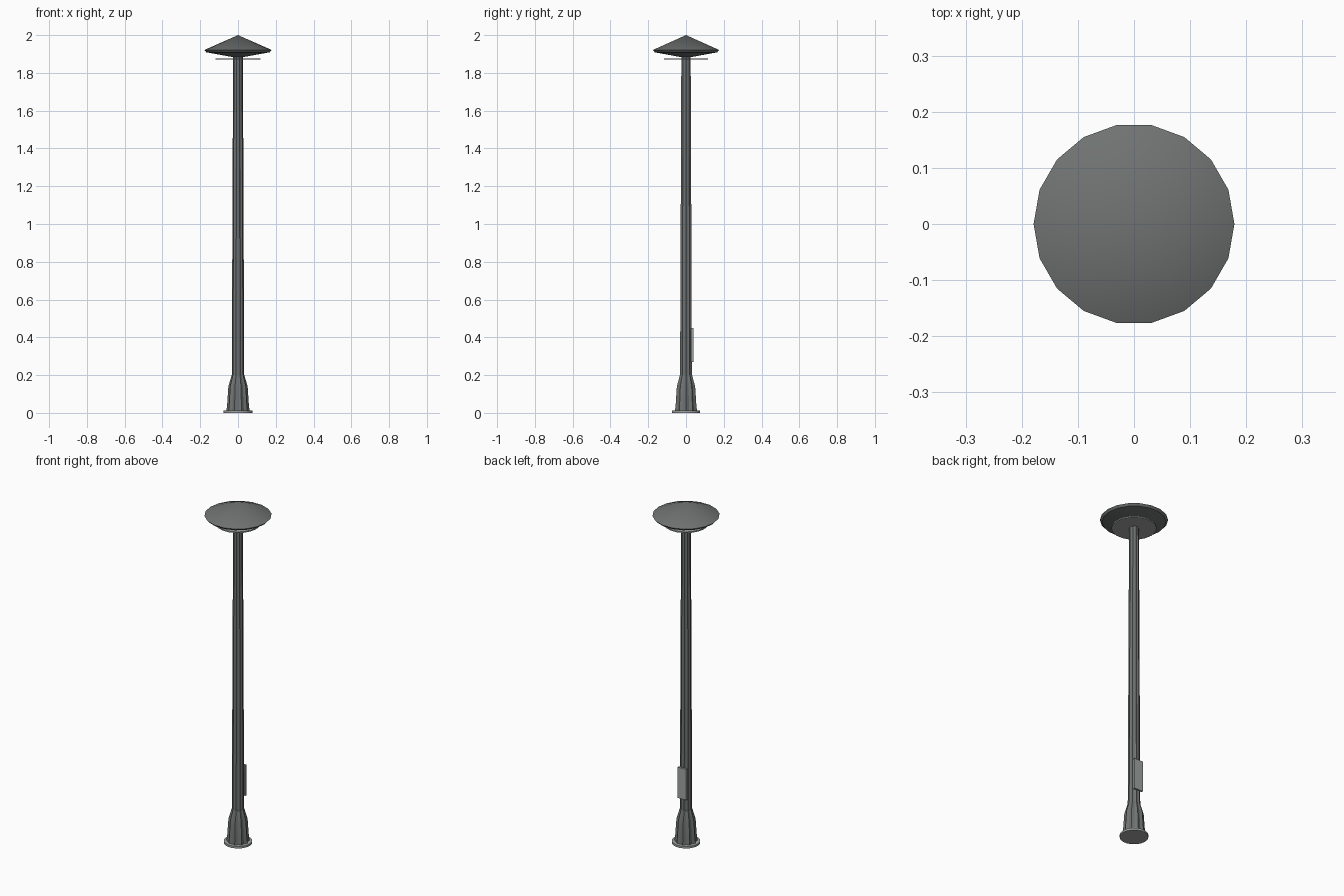
import bpy
import bmesh
from math import cos, sin, pi, radians

cube = bpy.data.objects.get("Cube")
if cube:
    bpy.data.objects.remove(cube, do_unlink=True)


def material(name, color):
    mat = bpy.data.materials.new(name)
    mat.use_nodes = True
    mat.diffuse_color = color
    mat.node_tree.nodes["Principled BSDF"].inputs["Base Color"].default_value = color
    return mat


dark = material("dark_grey_metal", (0.16, 0.172, 0.168, 1))
light = material("light_grey_metal", (0.36, 0.372, 0.368, 1))


def finish(name, bm, mat):
    bmesh.ops.recalc_face_normals(bm, faces=bm.faces)
    mesh = bpy.data.meshes.new(name)
    bm.to_mesh(mesh)
    bm.free()
    mesh.materials.append(mat)
    obj = bpy.data.objects.new(name, mesh)
    bpy.context.collection.objects.link(obj)
    bpy.ops.object.select_all(action="DESELECT")
    obj.select_set(True)
    bpy.context.view_layer.objects.active = obj
    bpy.ops.object.shade_smooth_by_angle(angle=radians(28))
    return obj


def lathe(name, profile, sides, mat, valley=1.0):
    """Stack rings of (radius, z); valley below 1 sinks every second vertex."""
    bm = bmesh.new()
    rings = []
    for r, z in profile:
        if r == 0:
            rings.append([bm.verts.new((0, 0, z))] * sides)
            continue
        ring = []
        for i in range(sides):
            a = 2 * pi * i / sides
            k = r * (valley if i % 2 else 1)
            ring.append(bm.verts.new((k * cos(a), k * sin(a), z)))
        rings.append(ring)
    for low, high in zip(rings, rings[1:]):
        for i in range(sides):
            j = (i + 1) % sides
            corners = [low[i], low[j], high[j], high[i]]
            bm.faces.new(list(dict.fromkeys(corners)))
    for ring in (rings[0], rings[-1]):
        if ring[0] is not ring[1]:
            bm.faces.new(ring)
    return finish(name, bm, mat)


# Ground plate
lathe("base_plate", [(0.076, 0), (0.076, 0.012)], 18, light)

# Fluted foot and tapering fluted shaft
lathe("fluted_base",
      [(0.061, 0.012), (0.057, 0.05), (0.051, 0.14), (0.037, 0.188), (0.034, 0.2)],
      20, dark, valley=0.87)
lathe("pole", [(0.033, 0.19), (0.026, 1.89)], 20, dark, valley=0.87)

# Lamp disc under the canopy
lathe("lamp_disc", [(0.119, 1.87), (0.119, 1.877)], 18, light)

# Conical canopy with a thin rim
lathe("canopy",
      [(0.03, 1.884), (0.168, 1.909), (0.179, 1.921), (0, 2.0)], 18, dark)

# Access panel on the back of the shaft
bm = bmesh.new()
bmesh.ops.create_cube(bm, size=1)
for v in bm.verts:
    v.co.x *= 0.056
    v.co.y = v.co.y * 0.012 + 0.033
    v.co.z = v.co.z * 0.18 + 0.36
finish("access_panel", bm, light)
